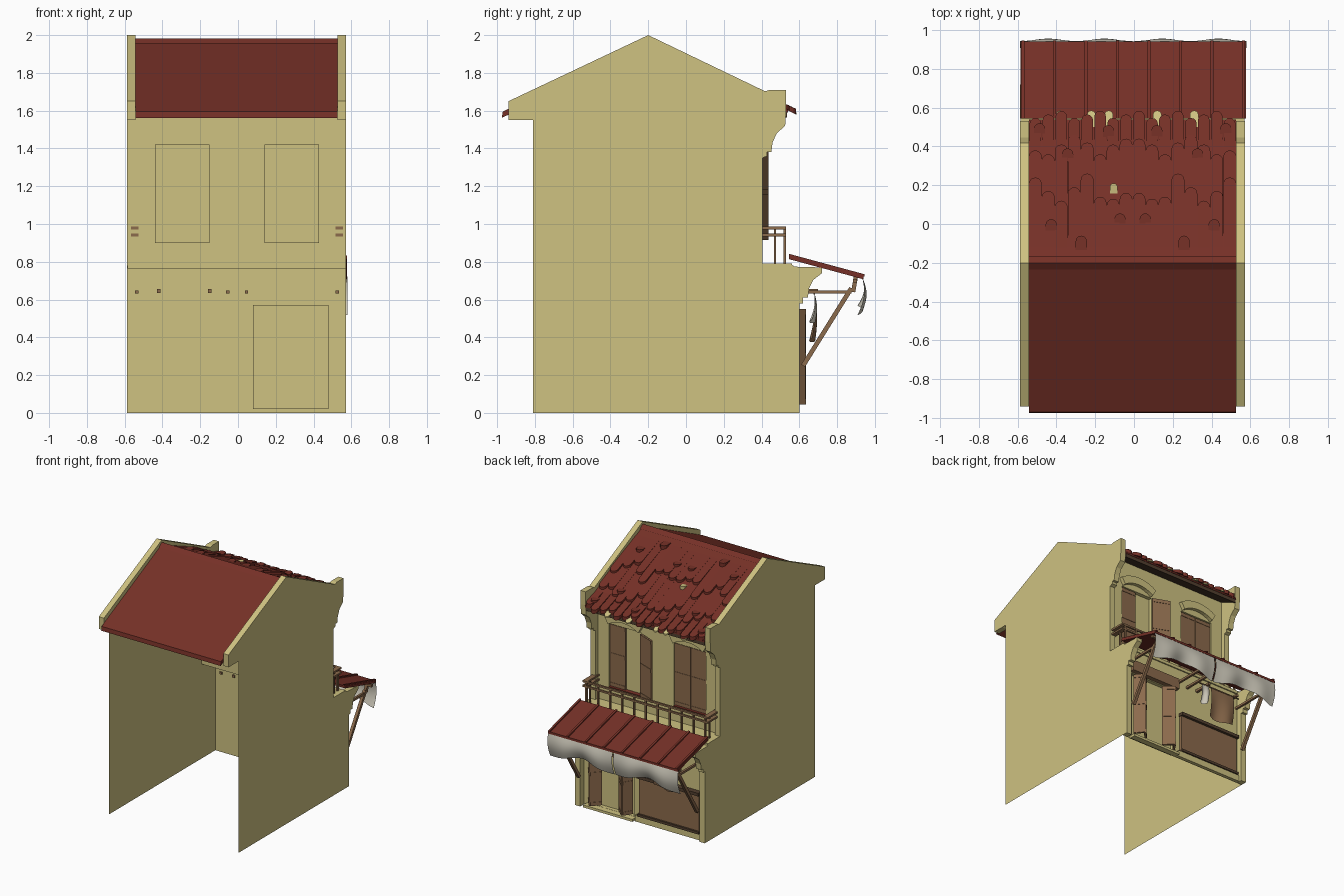
import bpy, bmesh, math
from mathutils import Vector

if "Cube" in bpy.data.objects:
    bpy.data.objects.remove(bpy.data.objects["Cube"])


def material(name, rgb):
    m = bpy.data.materials.new(name)
    m.diffuse_color = (*rgb, 1)
    m.use_nodes = True
    m.node_tree.nodes["Principled BSDF"].inputs["Base Color"].default_value = m.diffuse_color
    return m


CREAM = material("cream plaster", (0.62, 0.54, 0.22))
RED = material("red tile", (0.18, 0.03, 0.02))
WOOD = material("brown wood", (0.26, 0.145, 0.072))
DARK = material("dark wood", (0.085, 0.05, 0.028))
CANVAS = material("grey canvas", (0.60, 0.57, 0.48))
XL, XR = -0.588, 0.573          # outer faces of the side walls
RL, RR = -0.542, 0.527          # inner faces of the parapets


def finish(bm, name, mat, smooth=False, solid=True):
    if solid:
        bmesh.ops.recalc_face_normals(bm, faces=bm.faces)
    me = bpy.data.meshes.new(name)
    bm.to_mesh(me)
    bm.free()
    me.materials.append(mat)
    ob = bpy.data.objects.new(name, me)
    bpy.context.collection.objects.link(ob)
    if smooth:
        for p in me.polygons:
            p.use_smooth = True
    return ob


def add_solid(bm, bottom, top):
    a = [bm.verts.new(p) for p in bottom]
    b = [bm.verts.new(p) for p in top]
    n = len(a)
    bm.faces.new(a[::-1])
    bm.faces.new(b)
    for i in range(n):
        bm.faces.new((a[i], a[(i + 1) % n], b[(i + 1) % n], b[i]))


def add_box(bm, x0, x1, y0, y1, z0, z1):
    q = [(x0, y0), (x1, y0), (x1, y1), (x0, y1)]
    add_solid(bm, [(*p, z0) for p in q], [(*p, z1) for p in q])


def add_beam(bm, a, b, w):
    a, b = Vector(a), Vector(b)
    d = (b - a).normalized()
    s = d.cross(Vector((0, 0, 1) if abs(d.z) < 0.95 else (0, 1, 0))).normalized() * w / 2
    t = d.cross(s).normalized() * w / 2
    ring = [s + t, t - s, -s - t, s - t]
    add_solid(bm, [a + r for r in ring], [b + r for r in ring])


def add_prism(bm, pts, x0, x1):
    add_solid(bm, [(x0, *p) for p in pts], [(x1, *p) for p in pts])


def build(name, mat, fn, items):
    bm = bmesh.new()
    for it in items:
        fn(bm, *it)
    return finish(bm, name, mat)


# Side walls: thin sheets with thick parapets and front pilasters
lower = [(.60, 0), (.60, .58), (.62, .58), (.62, .61), (.645, .61), (.652, .66),
         (.675, .705), (.72, .74), (.72, .77), (.545, .775), (.545, .79), (.405, .79)]
upper = [(.405, 1.35), (.43, 1.36), (.43, 1.38), (.452, 1.38), (.458, 1.43), (.48, 1.48),
         (.525, 1.52), (.53, 1.60), (.53, 1.71), (.445, 1.71), (.445, 1.69)]
outline = [(-.81, 0)] + lower + upper + [(-.2, 2.0), (-.94, 1.65), (-.94, 1.55), (-.81, 1.55)]
band = [(.445, 1.69), (-.2, 2.0), (-.94, 1.65), (-.94, 1.55), (-.85, 1.55), (-.2, 1.86), (.445, 1.55)]
for side, xo, xi in (("left", XL, RL), ("right", XR, RR)):
    bm = bmesh.new()
    bm.faces.new([bm.verts.new((xo, y, z)) for y, z in outline])
    finish(bm, side + "_wall", CREAM, solid=False)
    build(side + "_parapet", CREAM, add_prism, [(band, xo, xi)])
    build(side + "_pilaster", CREAM, add_prism,
          [([(.552, 0)] + lower[:-1] + [(.552, .79)], xo, xi),
           ([(.372, .79), (.405, .79)] + upper[:-1] + [(.372, 1.69)], xo, xi)])


# Facade sheets with recessed openings
def facade(name, y, xs, zs, holes, depth):
    bm = bmesh.new()
    for i in range(len(xs) - 1):
        for k in range(len(zs) - 1):
            x0, x1, z0, z1 = xs[i], xs[i + 1], zs[k], zs[k + 1]
            q = [(x0, z0), (x1, z0), (x1, z1), (x0, z1)]
            d = depth if (i, k) in holes else 0
            bm.faces.new([bm.verts.new((p[0], y - d, p[1])) for p in reversed(q)])
            if d:
                for a, b in zip(q, q[1:] + q[:1]):
                    bm.faces.new([bm.verts.new(v) for v in (
                        (a[0], y, a[1]), (b[0], y, b[1]), (b[0], y - d, b[1]), (a[0], y - d, a[1]))])
    bmesh.ops.remove_doubles(bm, verts=bm.verts, dist=1e-4)
    finish(bm, name, CREAM)


facade("upper_facade", .37, [XL, -.44, -.15, .14, .43, XR], [.78, .9, 1.42, 1.66], {(1, 1), (3, 1)}, .03)
facade("ground_facade", .55, [XL, .08, .48, XR], [0, .02, .57, .78], {(1, 1)}, .03)
build("balcony_floor", CREAM, add_box, [(XL + .002, XR - .002, .373, .56, .765, .79)])
build("door_step", CREAM, add_box, [(.06, .50, .552, .60, 0, .02), (-.54, .05, .552, .58, 0, .05)])

# Window arches
bm = bmesh.new()
for cx in (-.295, .285):
    ring = []
    for r, half, zc in ((.235, .135, 1.235), (.297, .165, 1.233)):
        a = math.asin(half / r)
        arc = [(cx + r * math.sin(t * a / 4), zc + r * math.cos(t * a / 4)) for t in range(-4, 5)]
        ring += arc if not ring else arc[::-1]
    add_solid(bm, [(x, .368, z) for x, z in ring], [(x, .40, z) for x, z in ring])
finish(bm, "window_arches", CREAM)


# Shutters and doors: leaf from plan point a to b with raised rails
def add_leaf(bm, a, b, z0, z1, t=.012):
    a, b = Vector(a), Vector(b)
    n = Vector((-(b - a).y, (b - a).x)).normalized()

    def slab(u0, u1, lo, hi, w):
        p, q = a.lerp(b, u0), a.lerp(b, u1)
        c = [p - n * w / 2, q - n * w / 2, q + n * w / 2, p + n * w / 2]
        add_solid(bm, [(v.x, v.y, lo) for v in c], [(v.x, v.y, hi) for v in c])
    slab(0, 1, z0, z1, t)
    h = z1 - z0
    for f in (.0, .48, .94):
        slab(.02, .98, z0 + f * h + .001, z0 + (f + .06) * h - .001, t + .006)


build("window_shutters", WOOD, add_leaf, [
    ((.428, .355), (.287, .355), .915, 1.415), ((.14, .378), (.005, .43), .915, 1.415),
    ((-.152, .355), (-.293, .355), .915, 1.415), ((-.438, .355), (-.297, .355), .915, 1.415)])
build("window_sills", RED, add_box, [(x, x + .286, .342, .378, .901, .912) for x in (-.438, .142)])
build("door_leaves", WOOD, add_leaf, [
    ((.475, .56), (.42, .63), .045, .55), ((.42, .63), (.36, .565), .045, .55),
    ((.20, .565), (.13, .63), .045, .55), ((.13, .63), (.085, .56), .045, .55)])
build("door_lintel", WOOD, add_box, [(.05, .50, .552, .59, .575, .66)])
build("shopfront_panel", WOOD, add_box, [(-.52, .02, .552, .575, .07, .36)])
build("shopfront_rails", DARK, add_box, [(-.525, .025, .552, .595, .36, .385), (-.525, .025, .552, .59, .05, .07)])

# Balcony railing
rails = [(RL, RR, .515, .53, z, z + .014) for z in (.935, .972)]
rails += [(x - .02, x + .02, .365, .53, z, z + .014) for x in (-.547, .537) for z in (.935, .972)]
rails += [(x - .006, x + .006, .515, .53, .79, .975) for x in [-.54 + 1.065 * i / 10 for i in range(11)]]
rails += [(x - .006, x + .006, .465, .477, .79, .975) for x in (-.54, .53)]
build("balcony_railing", WOOD, add_box, rails)


# Main roof
def rz(y):
    return 1.962 - .483 * abs(y + .2)


build("back_roof", RED, add_prism, [
    ([(-.2, 1.965), (-.97, 1.595), (-.975, 1.562), (-.2, 1.93)], RL, RR),
    ([(-.165, 1.955), (-.2, 1.982), (-.235, 1.955)], RL, RR)])
build("front_roof", RED, add_prism, [([(-.2, rz(-.2)), (.54, rz(.54)), (.54, rz(.54) - .015), (-.2, 1.94)], RL, RR)])
build("front_soffit", DARK, add_prism, [([(.36, rz(.36) - .016), (.535, rz(.535) - .016),
                                         (.535, rz(.535) - .045), (.36, rz(.36) - .05)], RL, RR)])


# Tiles with rounded tips, lifting away from the slope towards the tip
def add_tile(bm, x, y0, tip, w, lift):
    r = w / 2
    plan = [(x - r, y0), (x + r, y0)]
    plan += [(x + r * math.cos(t * math.pi / 6), tip - r + r * math.sin(t * math.pi / 6)) for t in range(7)]
    low = [(px, py, rz(py) - .004) for px, py in plan]
    top = [(px, py, rz(py) + .003 + lift * (py - y0) / (tip - y0)) for px, py in plan]
    add_solid(bm, low, top)


W = (RR - RL) / 16
row_a = [.24, .17, .12, .19, .26, .14, .13, .16]
row_b = [.38, .36, .41, .46, .42, .36, .41, .44]
tiles = []
for i in range(16):
    j = min(i, 15 - i)
    x = RL + W * (i + .5)
    tiles += [(x, -.12, row_a[j], W * .995, .024), (x, .05, row_b[j], W * .995, .016),
              (x, .40, .565 + .018 * ((i * 7) % 3 - 1), W * .9, .024)]
for x, y in ((.48, .52), (.125, .51), (.335, .39), (.42, .025), (.065, .055), (.265, -.06)):
    tiles += [(s * x - .007, y - .075, y, .058, .034) for s in (-1, 1)]
build("roof_tiles", RED, add_tile, tiles)
build("mortar_patches", CREAM, add_tile, [(-.105, .15, .21, .04, .034)] +
      [(x, .50, .585, .045, .004) for x in (-.38, -.22, -.13, .12, .31)])


# Awning with standing ribs and timber frame
def az(y):
    return .832 - .27 * (y - .545)


def strip(y0, y1, lo, hi):
    return [(y0, az(y0) + lo), (y1, az(y1) + lo), (y1, az(y1) + hi), (y0, az(y0) + hi)]


build("awning_roof", RED, add_prism, [(strip(.545, .94, -.018, 0), -.585, .578)] +
      [(strip(.545, .945, -.002, .01), x - .008, x + .008) for x in [-.572 + 1.137 * i / 7 for i in range(8)]])
frame = []
for x in (-.535, .525):
    frame += [((x, .62, .25), (x, .875, .66), .024), ((x, .54, .64), (x, .875, .64), .018),
              ((x, .885, .64), (x, .90, .725), .022)]
frame += [((x, .54, .64), (x, .87, .64), .018) for x in (-.055, .045)]
frame += [((x, .54, .645), (x, .70, .645), .02) for x in (-.42, -.15)]
frame += [((-.58, .895, .70), (.575, .895, .70), .02), ((-.45, .68, .632), (-.06, .68, .632), .008)]
build("awning_frame", WOOD, add_beam, frame)


# Hanging cloths
def cloth(name, mat, x0, x1, fn, nu=24, nv=8):
    bm = bmesh.new()
    g = [[bm.verts.new((x0 + (x1 - x0) * i / nu, *fn(i / nu, k / nv))) for k in range(nv + 1)]
         for i in range(nu + 1)]
    for i in range(nu):
        for k in range(nv):
            bm.faces.new((g[i][k], g[i + 1][k], g[i + 1][k + 1], g[i][k + 1]))
    finish(bm, name, mat, smooth=True)


def drape(u, v):
    wave = math.cos(4 * math.pi * u)
    return (.932 + .022 * math.sin(math.pi * v) - .01 * v - .014 * wave * v,
            .722 - v * (.18 + .025 * math.cos(2 * math.pi * u)))


def laundry(length):
    return lambda u, v: (.68 + .016 * math.sin(2 * math.pi * u) * v + .012 * math.sin(math.pi * v) - .012 * v,
                         .635 - v * (length + .02 * math.sin(math.pi * u)))


cloth("canvas_drape_left", CANVAS, -.587, -.008, drape)
cloth("canvas_drape_right", CANVAS, .002, .58, drape)
cloth("brown_laundry", WOOD, -.40, -.18, laundry(.24), 12, 6)
cloth("grey_laundry", CANVAS, -.16, -.09, laundry(.14), 8, 6)
